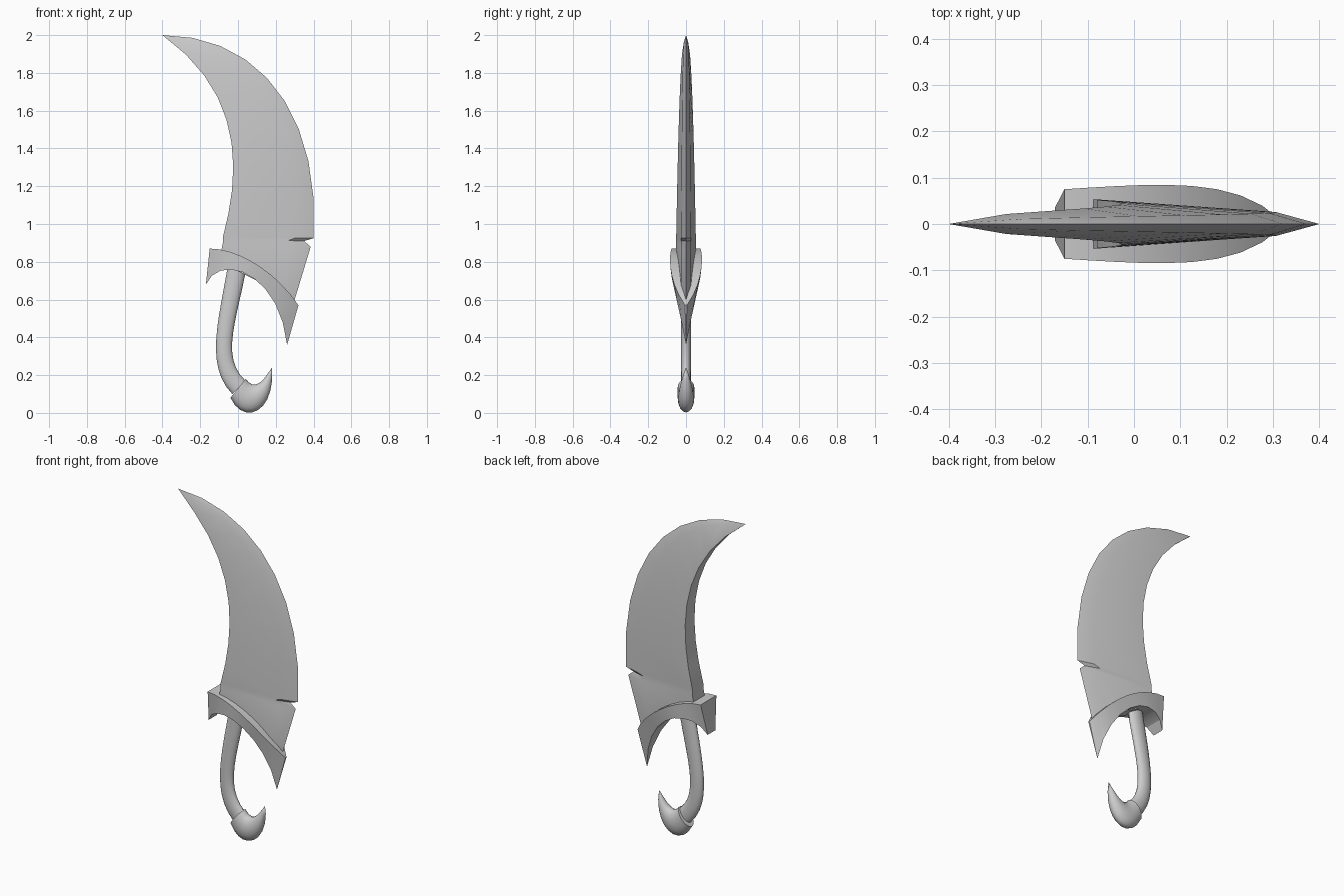
import bpy, bmesh, math
from mathutils import Vector
from mathutils.geometry import interpolate_bezier

cube = bpy.data.objects.get("Cube")
if cube:
    bpy.data.objects.remove(cube, do_unlink=True)

steel = bpy.data.materials.new("plain_grey")
steel.use_nodes = True
shade = (0.6, 0.6, 0.6, 1)
steel.diffuse_color = shade
steel.node_tree.nodes["Principled BSDF"].inputs["Base Color"].default_value = shade


def loft(name, rings, angle):
    """Skin a list of equal-length closed rings and cap both ends."""
    bm = bmesh.new()
    rows = [[bm.verts.new(point) for point in ring] for ring in rings]
    for lower, upper in zip(rows, rows[1:]):
        for i in range(len(lower)):
            bm.faces.new((lower[i - 1], lower[i], upper[i], upper[i - 1]))
    bm.faces.new(rows[0])
    bm.faces.new(rows[-1])
    bmesh.ops.remove_doubles(bm, verts=bm.verts, dist=0.0005)
    bmesh.ops.recalc_face_normals(bm, faces=bm.faces)
    mesh = bpy.data.meshes.new(name)
    bm.to_mesh(mesh)
    bm.free()
    mesh.materials.append(steel)
    part = bpy.data.objects.new(name, mesh)
    bpy.context.collection.objects.link(part)
    bpy.ops.object.select_all(action='DESELECT')
    part.select_set(True)
    bpy.context.view_layer.objects.active = part
    bpy.ops.object.shade_smooth_by_angle(angle=math.radians(angle))


def outline_pairs(first, second, steps):
    """Walk two curved outlines together, yielding progress and both points."""
    curves = [interpolate_bezier(*map(Vector, outline), steps + 1)
              for outline in (first, second)]
    return [(i / steps, a, b) for i, (a, b) in enumerate(zip(*curves))]


def at_depth(point, depth):
    """Place an outline point (x, z) at a given y."""
    return (point[0], depth, point[1])


def oval(inner, outer, half_width, sides=16):
    """Oval ring spanning two outline points."""
    ring = []
    for k in range(sides):
        turn = math.tau * k / sides
        middle = inner.lerp(outer, (1 - math.cos(turn)) / 2)
        ring.append(at_depth(middle, half_width * math.sin(turn)))
    return ring


def blade_section(spine, edge, half_width):
    """Flat spine, thinner bevel line and sharp cutting edge."""
    bevel = edge.lerp(spine, 0.2)
    return [at_depth(spine, half_width), at_depth(bevel, half_width / 2),
            at_depth(edge, 0),
            at_depth(bevel, -half_width / 2), at_depth(spine, -half_width)]


# Blade: straight heel ending in a notch, then a curved sweep to the tip
heel = [((-0.1, 0.8), (0.3, 0.6)),
        ((-0.08, 0.9), (0.385, 0.88)),
        ((-0.08, 0.92), (0.35, 0.91))]
sections = [blade_section(Vector(spine), Vector(edge), 0.053) for spine, edge in heel]
spine_line = ((-0.08, 0.93), (0.02, 1.3), (0.02, 1.7), (-0.4, 2))
edge_line = ((0.4, 0.925), (0.44, 1.6), (0.1, 2), (-0.4, 2))
for t, spine, edge in outline_pairs(spine_line, edge_line, 9):
    sections.append(blade_section(spine, edge, 0.052 * (1 - t) ** 0.4))
loft("blade", sections, 25)

# Guard: curved bar whose ends taper into claws
guard_top = ((-0.15, 0.87), (0, 0.87), (0.2, 0.75), (0.32, 0.57))
guard_bottom = ((-0.17, 0.68), (-0.1, 0.85), (0.22, 0.75), (0.26, 0.36))
sections = []
for t, top, bottom in outline_pairs(guard_top, guard_bottom, 9):
    wide = 0.075 + 0.03 * t - 0.1 * t ** 4
    narrow = 0.08 * math.sin(math.pi * (0.15 + 0.85 * t))
    sections.append([at_depth(top, wide), at_depth(bottom, narrow),
                     at_depth(bottom, -narrow), at_depth(top, -wide)])
loft("guard", sections, 25)

# Handle: flattened grip curving forward at the bottom
grip_inner = ((0.05, 0.8), (0, 0.5), (-0.1, 0.3), (0.04, 0.17))
grip_outer = ((-0.05, 0.8), (-0.1, 0.5), (-0.18, 0.25), (-0.03, 0.1))
loft("handle", [oval(inner, outer, 0.026)
                for t, inner, outer in outline_pairs(grip_inner, grip_outer, 12)], 40)

# Pommel: rounded cap drawn out into an upturned claw
claw_inner = ((0.04, 0.18), (0.1, 0.1), (0.15, 0.2), (0.18, 0.24))
claw_outer = ((-0.04, 0.08), (0.03, -0.07), (0.2, 0), (0.18, 0.24))
loft("pommel", [oval(inner, outer, 0.045 * (1 - t ** 3))
                for t, inner, outer in outline_pairs(claw_inner, claw_outer, 10)], 40)
